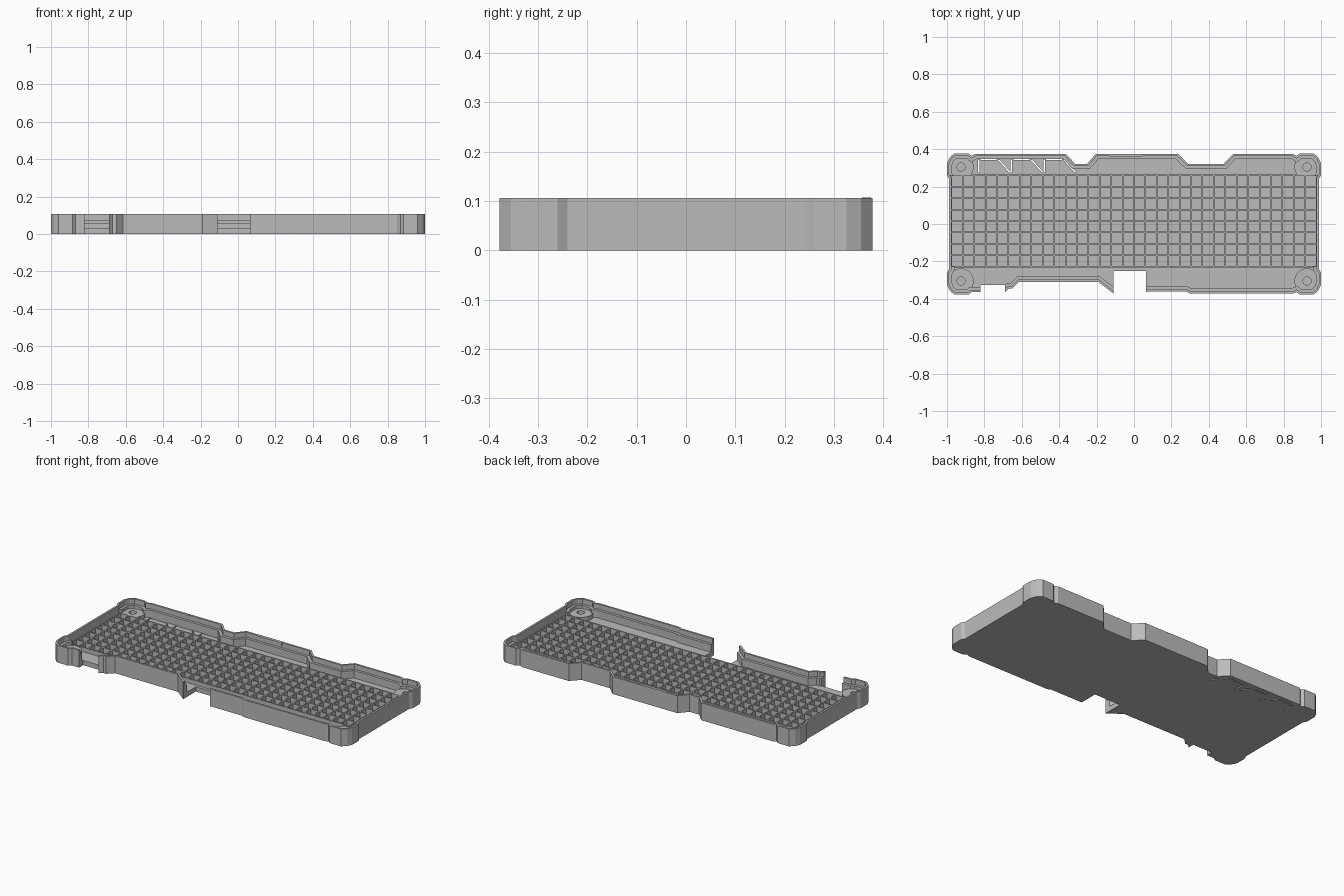
import bpy, bmesh, math
from mathutils import Vector

cube = bpy.data.objects.get("Cube")
if cube:
    bpy.data.objects.remove(cube, do_unlink=True)

grey = bpy.data.materials.new("matte_grey")
grey.use_nodes = True
colour = (0.5, 0.5, 0.5, 1)
grey.diffuse_color = colour
grey.node_tree.nodes["Principled BSDF"].inputs["Base Color"].default_value = colour


def finish(bm, name):
    bmesh.ops.recalc_face_normals(bm, faces=bm.faces)
    mesh = bpy.data.meshes.new(name)
    bm.to_mesh(mesh)
    bm.free()
    mesh.materials.append(grey)
    ob = bpy.data.objects.new(name, mesh)
    bpy.context.scene.collection.objects.link(ob)
    return ob


def add_prism(bm, pts, z0, z1):
    low = [bm.verts.new((x, y, z0)) for x, y in pts]
    high = [bm.verts.new((x, y, z1)) for x, y in pts]
    bm.faces.new(low[::-1])
    bm.faces.new(high)
    n = len(pts)
    for i in range(n):
        j = (i + 1) % n
        bm.faces.new((low[i], low[j], high[j], high[i]))


def prism(name, pts, z0, z1):
    bm = bmesh.new()
    add_prism(bm, pts, z0, z1)
    return finish(bm, name)


def rect(x0, x1, y0, y1):
    return [(x0, y0), (x1, y0), (x1, y1), (x0, y1)]


def circle(cx, cy, r, n=32):
    return [(cx + r * math.cos(i * math.tau / n), cy + r * math.sin(i * math.tau / n)) for i in range(n)]


def inset(pts, d):
    """Move a counter-clockwise outline inward with mitred corners."""
    out = []
    for i, p in enumerate(pts):
        a, b, c = Vector(pts[i - 1]), Vector(p), Vector(pts[(i + 1) % len(pts)])
        u, v = (b - a).normalized(), (c - b).normalized()
        n1, n2 = Vector((-u.y, u.x)), Vector((-v.y, v.x))
        q = b + (n1 + n2) * d / (1 + n1.dot(n2))
        out.append((q.x, q.y))
    return out


def ring(name, outer, inner, z0, z1):
    bm = bmesh.new()
    loops = [[bm.verts.new((x, y, z)) for x, y in pts]
             for pts, z in ((outer, z0), (outer, z1), (inner, z1), (inner, z0))]
    n = len(outer)
    for k in range(4):
        a, b = loops[k], loops[(k + 1) % 4]
        for i in range(n):
            j = (i + 1) % n
            bm.faces.new((a[i], a[j], b[j], b[i]))
    return finish(bm, name)


def cut(ob, pts, z0, z1):
    cutter = prism("cutter", pts, z0, z1)
    cutter.hide_render = True
    mod = ob.modifiers.new("cut", "BOOLEAN")
    mod.operation = "DIFFERENCE"
    mod.solver = "EXACT"
    mod.object = cutter
    deps = bpy.context.evaluated_depsgraph_get()
    mesh = bpy.data.meshes.new_from_object(ob.evaluated_get(deps))
    ob.modifiers.clear()
    ob.data = mesh
    bpy.data.objects.remove(cutter, do_unlink=True)


# Case outline: four mirrored corner lobes joined by stepped edges
LOBE = [(0.988, 0.24), (1, 0.26), (1, 0.325), (0.986, 0.355),
        (0.96, 0.378), (0.885, 0.378), (0.868, 0.364)]


def lobe(sx, sy):
    pts = [(sx * x, sy * y) for x, y in LOBE]
    return pts if sx * sy > 0 else pts[::-1]


front_edge = [(-0.69, -0.364), (-0.67, -0.345), (-0.65, -0.345), (-0.615, -0.31),
              (-0.19, -0.31), (-0.11, -0.372), (0.07, -0.362), (0.28, -0.362), (0.3, -0.372),
              (0.85, -0.372)]
back_edge = [(0.85, 0.375), (0.53, 0.375), (0.48, 0.322), (0.29, 0.322), (0.235, 0.375),
             (-0.205, 0.375), (-0.25, 0.322), (-0.315, 0.322), (-0.365, 0.375), (-0.85, 0.375)]
outline = lobe(-1, -1) + front_edge + lobe(1, -1) + lobe(1, 1) + back_edge + lobe(-1, 1)

WALL, FLOOR, GRID, TOP = 0.012, 0.029, 0.056, 0.106
PITCH, COLS, ROWS, MID_Y = 0.061, 32, 8, 0.016
gx, gy = PITCH * COLS / 2, PITCH * ROWS / 2
grid_area = rect(-gx, gx, MID_Y - gy, MID_Y + gy)
notch = rect(-0.11, 0.065, -0.5, -0.25)
port = rect(-0.82, -0.69, -0.5, -0.325)

# Floor plate with a recess for the cell grid
floor = prism("floor", outline, 0, FLOOR)
cut(floor, grid_area, 0.008, 1)
cut(floor, notch, -1, 1)
cut(floor, port, -1, 1)

# Outer wall and the thicker rail along its inside
wall = ring("outer_wall", outline, inset(outline, WALL), FLOOR - 0.002, TOP)
rail = ring("inner_rail", inset(outline, WALL - 0.002), inset(outline, 0.028), FLOOR - 0.002, 0.075)
for part in (wall, rail):
    cut(part, notch, -1, 1)
    cut(part, rect(-0.82, -0.69, -0.5, -0.3), FLOOR - 0.005, 1)
cut(rail, rect(-1.1, 1.1, MID_Y - gy, MID_Y + gy), -1, 1)

# Grid of thin ribs dividing the cells
bm = bmesh.new()
T = 0.004
for i in range(COLS + 1):
    x = -gx + i * PITCH
    add_prism(bm, rect(x - T, x + T, MID_Y - gy - T, MID_Y + gy + T), 0.006, GRID)
for j in range(ROWS + 1):
    y = MID_Y - gy + j * PITCH
    add_prism(bm, rect(-gx - T, gx + T, y - T, y + T), 0.006, GRID)
finish(bm, "cell_grid")

# Corner screw bosses with blind holes
for sx, side in ((-1, "right"), (1, "left")):
    for sy, end in ((-1, "front"), (1, "back")):
        boss = prism(f"{end}_{side}_boss", circle(sx * 0.925, sy * 0.305, 0.068), 0.01, GRID - 0.001)
        cut(boss, rect(-1.1, 1.1, MID_Y - gy, MID_Y + gy), -1, 1)
        cut(boss, circle(sx * 0.925, sy * 0.305, 0.022, 24), FLOOR + 0.001, 1)

# Catch on the back wall
prism("back_catch", rect(-0.13, 0.045, 0.357, 0.375), 0.088, 0.107)

# Thin vent slits through the back strip
for k in range(3):
    x = -0.835 + k * 0.175
    cut(floor, rect(x, x + 0.008, 0.275, 0.345), -1, 1)
    cut(floor, rect(x + 0.015, x + 0.1, 0.341, 0.348), -1, 1)
    cut(floor, [(x + 0.108, 0.341), (x + 0.168, 0.275), (x + 0.178, 0.275), (x + 0.118, 0.341)], -1, 1)
